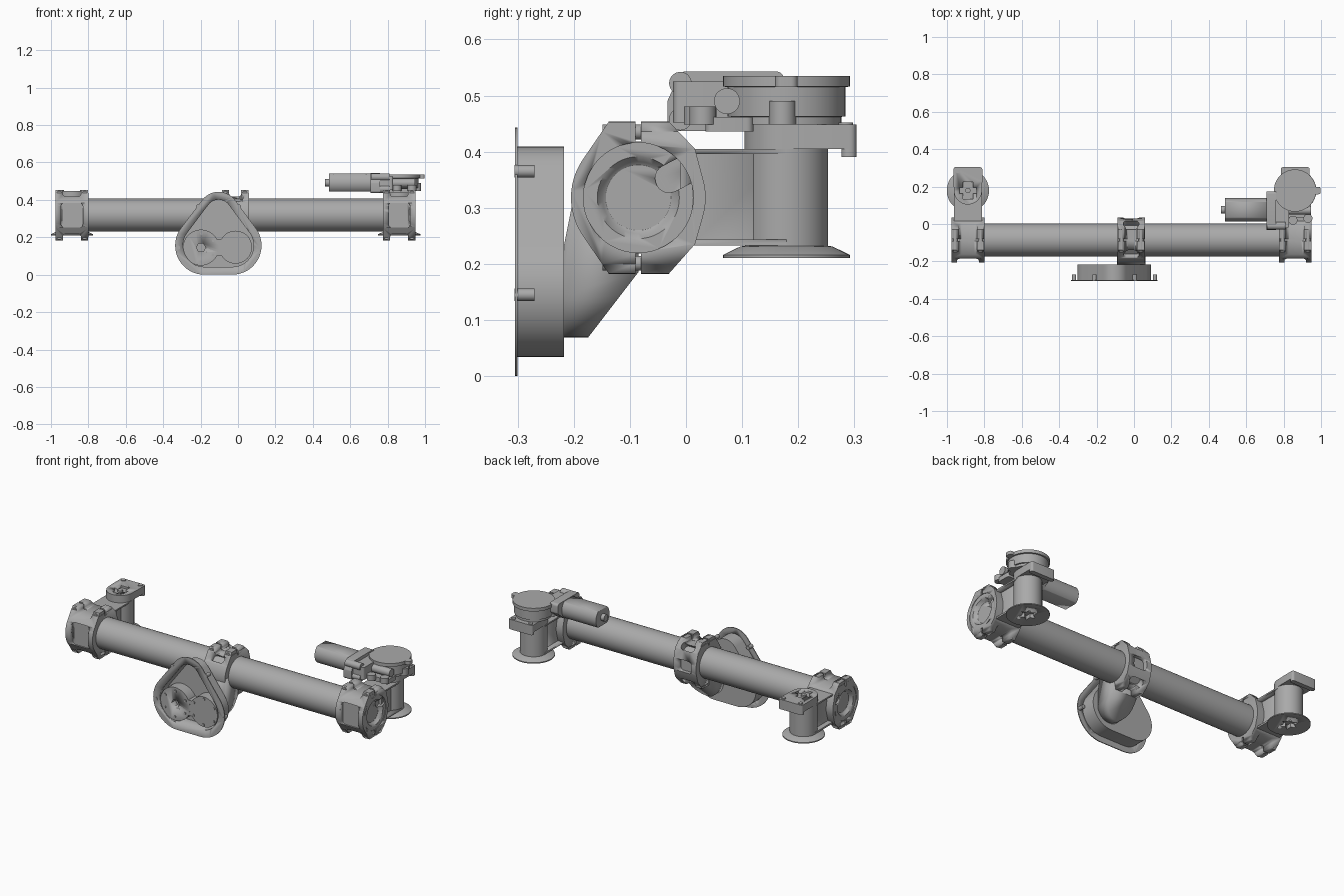
import bpy
from math import cos, sin, pi, radians
from mathutils import Matrix, Vector
from mathutils.geometry import convex_hull_2d

if "Cube" in bpy.data.objects:
    bpy.data.objects.remove(bpy.data.objects["Cube"])

grey = bpy.data.materials.new("machined_grey")
grey.use_nodes = True
colour = (0.4, 0.4, 0.4, 1)
grey.diffuse_color = colour
grey.node_tree.nodes["Principled BSDF"].inputs["Base Color"].default_value = colour

TY, TZ = -0.085, 0.318      # tube axis
PY = 0.179                  # post axis


# ---------- helpers ----------
def place(axis, u, v, w):
    return {"X": (w, u, v), "Y": (u, w, v), "Z": (u, v, w)}[axis]


def circle(u, v, r, n=48):
    return [(u + r * cos(2 * pi * i / n), v + r * sin(2 * pi * i / n)) for i in range(n)]


def rect(u0, u1, v0, v1):
    return [(u0, v0), (u1, v0), (u1, v1), (u0, v1)]


def rounded(u0, u1, v0, v1, r):
    return hull(*[circle(u, v, r, 24) for u in (u0 + r, u1 - r) for v in (v0 + r, v1 - r)])


def hull(*groups):
    pts = [Vector(p) for g in groups for p in g]
    return [tuple(pts[i]) for i in convex_hull_2d(pts)]


def loft(name, axis, rings):
    """Solid through matching profiles, given as (profile, position along axis)."""
    n = len(rings[0][0])
    verts = [place(axis, u, v, w) for prof, w in rings for u, v in prof]
    faces = [(k * n + i, k * n + (i + 1) % n, (k + 1) * n + (i + 1) % n, (k + 1) * n + i)
             for k in range(len(rings) - 1) for i in range(n)]
    faces += [tuple(range(n))[::-1], tuple(range((len(rings) - 1) * n, len(rings) * n))]
    mesh = bpy.data.meshes.new(name)
    mesh.from_pydata(verts, [], faces)
    mesh.materials.append(grey)
    ob = bpy.data.objects.new(name, mesh)
    bpy.context.collection.objects.link(ob)
    bpy.ops.object.select_all(action="DESELECT")
    bpy.context.view_layer.objects.active = ob
    ob.select_set(True)
    bpy.ops.object.mode_set(mode="EDIT")
    bpy.ops.mesh.select_all(action="SELECT")
    bpy.ops.mesh.normals_make_consistent(inside=False)
    bpy.ops.object.mode_set(mode="OBJECT")
    bpy.ops.object.shade_smooth_by_angle(angle=radians(30))
    return ob


def prism(name, axis, prof, w0, w1):
    return loft(name, axis, [(prof, w0), (prof, w1)])


def cyl(name, axis, u, v, r, w0, w1):
    return prism(name, axis, circle(u, v, r), w0, w1)


def lathe(name, axis, u, v, steps):
    return loft(name, axis, [(circle(u, v, r), w) for r, w in steps])


def carve(ob, cutter, op="DIFFERENCE"):
    mod = ob.modifiers.new("carve", "BOOLEAN")
    mod.operation, mod.object, mod.solver = op, cutter, "EXACT"
    deps = bpy.context.evaluated_depsgraph_get()
    mesh = bpy.data.meshes.new_from_object(ob.evaluated_get(deps))
    ob.modifiers.clear()
    ob.data = mesh
    bpy.data.objects.remove(cutter)


# ---------- clamps around the tube ----------
def clamp(name, cx, half, windows, lug_x):
    side = [(-0.138, 0.453), (-0.03, 0.453), (0.016, 0.405),
            (0.016, 0.235), (-0.03, 0.183), (-0.138, 0.183)]
    body = prism(name, "X", hull(circle(TY, TZ, 0.12, 64), side), cx - half, cx + half)
    gap = lug_x - 0.02
    for s in (1, -1):
        z0, z1 = sorted((TZ + s * 0.1, TZ + s * 0.2))
        carve(body, prism("cut", "Y", rounded(cx - gap, cx + gap, z0, z1, 0.015), -0.3, 0.1))
        carve(body, prism("cut", "X", rect(TY - 0.005, TY + 0.005, z0, z1), cx - 0.2, cx + 0.2))
        # waist that leaves rounded lug tips
        for e in (1, -1):
            x0, x1 = sorted((cx + e * (lug_x + 0.019), cx + e * 0.2))
            zz = sorted((TZ + s * 0.118, TZ + s * 0.2))
            carve(body, prism("cut", "Y", rect(x0, x1, *zz), -0.3, 0.1))
    # weight-saving pockets, each turned about the tube axis
    for angle, w, h in windows:
        pocket = prism("cut", "Z", rounded(cx - w, cx + w, -h, h, 0.018), 0.093, 0.2)
        pocket.data.transform(Matrix.Translation((0, TY, TZ)) @ Matrix.Rotation(radians(angle), 4, "X"))
        carve(body, pocket)
    for e in (1, -1):
        for s in (1, -1):
            lx, lz = cx + e * lug_x, TZ + s * 0.117
            cyl(name + "_bolt", "Y", lx, lz, 0.013, -0.149, -0.025)
            for y0, y1 in ((-0.138, TY - 0.005), (TY + 0.005, -0.03)):
                cyl(name + "_lug", "Y", lx, lz, 0.019, y0, y1)
    return body


cyl("main_tube", "X", TY, TZ, 0.088, -0.92, 0.9)

# ---------- both ends: clamp, cap, arm, post and foot ----------
for label, cx, out in (("right", -0.888, -1), ("left", 0.862, 1)):
    body = clamp(label + "_end_clamp", cx, 0.088, [(90, 0.058, 0.066)], 0.068)
    end = cx + out * 0.088
    carve(body, cyl("cut", "X", TY, TZ, 0.098, *sorted((end - out * 0.035, end + out * 0.05))))
    cap = lathe(label + "_end_cap", "X", TY, TZ, [(0.098, end - out * 0.036), (0.098, end - out * 0.003)])
    carve(cap, lathe("cut", "X", TY, TZ, [(0.058, end - out * 0.022), (0.064, end - out * 0.018),
                                          (0.075, end), (0.075, end + out * 0.02)]))
    slot = hull(circle(-0.03, 0.352, 0.025, 24), circle(0.02, 0.378, 0.025, 24))
    carve(cap, prism("cut", "X", slot, *sorted((end - out * 0.03, end + out * 0.02))))

    arm = prism(label + "_arm", "X", rect(-0.01, PY, 0.233, 0.405), cx - 0.075, cx + 0.075)
    for s in (1, -1):
        pocket = rounded(0.008, PY + 0.05, 0.243, 0.396, 0.012)
        carve(arm, prism("cut", "X", pocket, *sorted((cx + s * 0.045, cx + s * 0.1))))
    post = lathe(label + "_post", "Z", cx, PY,
                 [(0.113, 0.21), (0.113, 0.216), (0.082, 0.231), (0.074, 0.232), (0.074, 0.405)])
    star = [(cx + r * cos(pi * i / 6), PY + r * sin(pi * i / 6))
            for i in range(12) for r in [0.028 if i % 2 else 0.05]]
    carve(post, prism("cut", "Z", star, 0.19, 0.3))

    # head plate on top of the post
    head = hull(circle(cx, PY, 0.075), rounded(cx - 0.077, cx + 0.077, 0.22, 0.304, 0.012))
    plate = prism(label + "_head_plate", "Z", head, 0.405, 0.448)
    if out < 0:
        carve(plate, prism("cut", "Z", rect(cx - 0.027, cx + 0.027, PY - 0.045, PY + 0.045), 0.436, 0.5))
        carve(plate, prism("cut", "Z", rect(cx - 0.045, cx + 0.045, PY - 0.015, PY + 0.015), 0.436, 0.5))
        cyl("right_head_pin", "Z", cx, PY, 0.014, 0.43, 0.447)
    prism(label + "_head_lip", "Z", rounded(cx - 0.077, cx + 0.077, 0.277, 0.304, 0.012), 0.39, 0.42)
    for s in (1, -1):
        cyl(label + "_head_screw", "Z", cx + s * 0.055, 0.285, 0.013, 0.44, 0.452)

# ---------- middle clamp and its bracket ----------
MX = -0.015
clamp("middle_clamp", MX, 0.074,
      [(-90, 0.042, 0.035), (-40, 0.042, 0.022), (-140, 0.042, 0.022), (40, 0.042, 0.022)], 0.052)
stem = prism("bracket_stem", "X", [(-0.22, 0.06), (-0.175, 0.068), (-0.085, 0.185),
                                   (-0.085, 0.32), (-0.2, 0.32), (-0.22, 0.22)], MX - 0.2, MX + 0.2)
carve(stem, prism("cut", "Y", hull(circle(MX, 0.145, 0.076), rect(MX - 0.074, MX + 0.074, 0.2, 0.4)),
                  -0.4, 0.2), "INTERSECT")


# ---------- gearbox: open rounded-triangle housing with rim ----------
def triangle(inset):
    return hull(circle(-0.104, 0.333, 0.11 - inset), circle(-0.18, 0.156, 0.156 - inset),
                circle(-0.03, 0.156, 0.156 - inset))


housing = prism("gearbox_housing", "Y", triangle(0.034), -0.303, -0.217)
carve(housing, prism("cut", "Y", triangle(0.042), -0.4, -0.235))
rim = prism("gearbox_rim", "Y", triangle(0), -0.305, -0.3)
carve(rim, prism("cut", "Y", triangle(0.042), -0.4, -0.2))
for x, z in ((-0.32, 0.145), (0.112, 0.145), (-0.212, 0.365), (0.004, 0.365)):
    cyl("rim_boss", "Y", x, z, 0.011, -0.306, -0.27)

# twin-lobed gear cover with hex socket and screws
LOBES = ((-0.198, 0.145, 0.096), (-0.013, 0.147, 0.088))
lobes = [cyl("gear_cover", "Y", x, z, r, -0.298, -0.23) for x, z, r in LOBES]
neck = prism("gear_cover_neck", "Y", rect(-0.13, -0.075, 0.1, 0.19), -0.297, -0.23)
hexagon = circle(-0.198, 0.145, 0.025, 6)
carve(lobes[0], prism("cut", "Y", hexagon, -0.4, -0.26))
for x, z, r in LOBES:
    for i in range(6):
        a = pi * i / 3 + 0.5
        cyl("cover_screw", "Y", x + 0.075 * cos(a), z + 0.075 * sin(a), 0.007, -0.303, -0.29)

# ---------- motor and drive on the left end ----------
DX = 0.861
lathe("drive_drum", "Z", DX, PY, [(0.098, 0.448), (0.098, 0.462), (0.105, 0.463), (0.105, 0.515),
                                  (0.113, 0.516), (0.113, 0.535)])
prism("drum_tab", "Z", rounded(0.94, 0.998, PY - 0.02, PY + 0.02, 0.012), 0.515, 0.535)
motor = cyl("motor", "X", 0.076, 0.492, 0.063, 0.487, 0.72)
carve(motor, prism("cut", "X", rounded(0, 0.16, 0.445, 0.54, 0.005), 0.4, 0.8), "INTERSECT")
cyl("motor_boss", "X", 0.076, 0.492, 0.02, 0.465, 0.5)
case = prism("worm_case", "X", hull(rounded(-0.015, 0.175, 0.48, 0.543, 0.015),
                                    rounded(-0.033, 0.12, 0.437, 0.5, 0.012)), 0.708, 0.76)
prism("worm_neck", "Z", rounded(0.75, 0.83, -0.022, 0.16, 0.012), 0.452, 0.525)
for z in (0.458, 0.522):
    cyl("case_lobe", "X", -0.01, z, 0.02, 0.712, 0.81)
cyl("worm_shaft_end", "X", 0.073, 0.49, 0.023, 0.74, 0.945)
prism("drive_flange", "Z", rounded(0.79, 0.945, 0.035, 0.12, 0.012), 0.436, 0.462)
for x, y in ((0.955, 0.172), (0.93, 0.03), (0.85, 0.02)):
    cyl("drive_standoff", "Z", x, y, 0.024, 0.448, 0.49 if y > 0.1 else 0.48)
